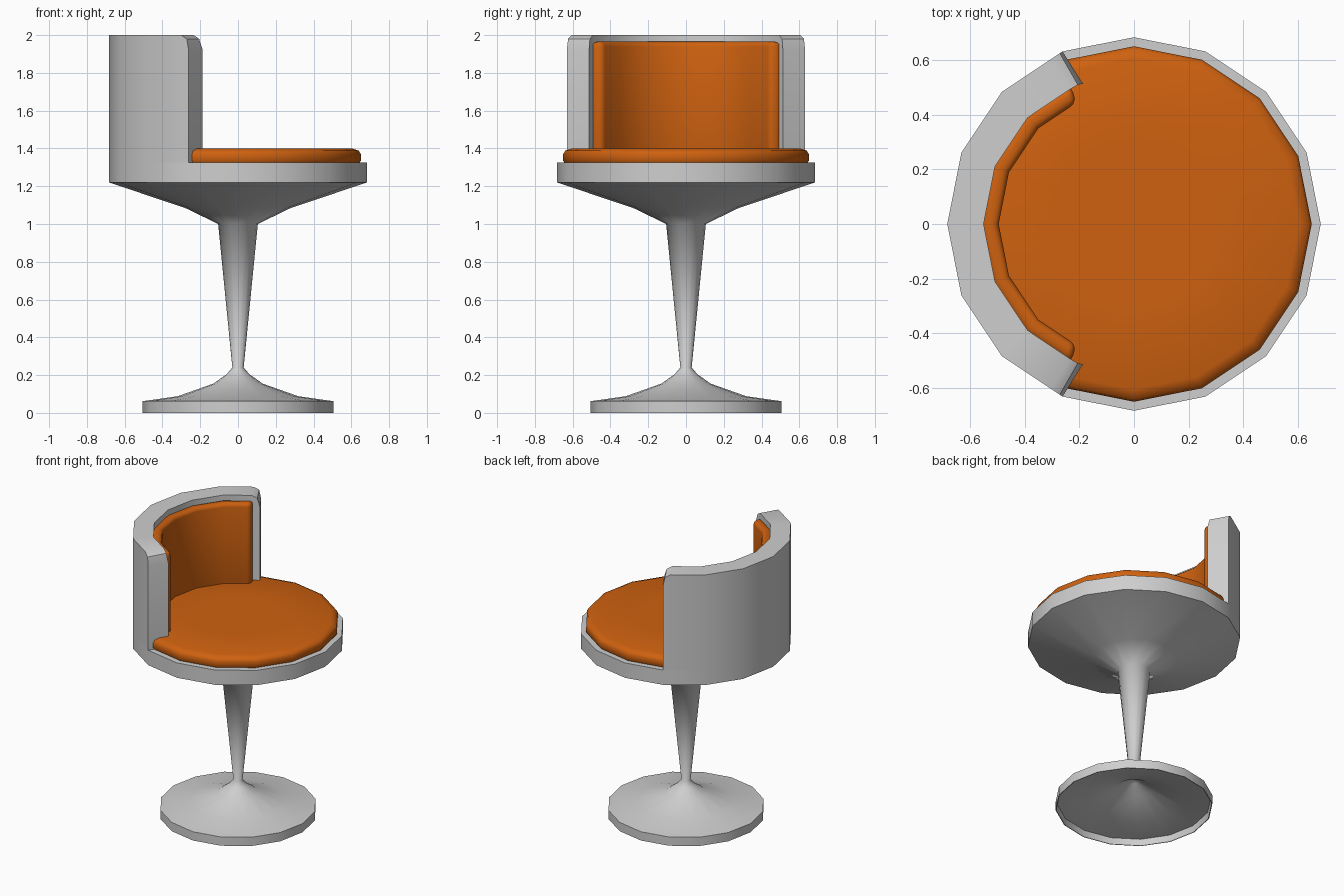
import bpy, bmesh
from math import radians, sin, cos, pi

cube = bpy.data.objects.get("Cube")
if cube:
    bpy.data.objects.remove(cube, do_unlink=True)

SIDES = 16
STEP = 360 / SIDES


def material(name, rgb):
    mat = bpy.data.materials.new(name)
    mat.use_nodes = True
    color = (*rgb, 1)
    mat.diffuse_color = color
    mat.node_tree.nodes["Principled BSDF"].inputs["Base Color"].default_value = color
    return mat


def finish(name, bm, mat, angle, bevel=0):
    bmesh.ops.recalc_face_normals(bm, faces=bm.faces)
    mesh = bpy.data.meshes.new(name)
    bm.to_mesh(mesh)
    bm.free()
    mesh.materials.append(mat)
    obj = bpy.data.objects.new(name, mesh)
    bpy.context.collection.objects.link(obj)
    bpy.ops.object.select_all(action="DESELECT")
    obj.select_set(True)
    bpy.context.view_layer.objects.active = obj
    if bevel:
        mod = obj.modifiers.new("Soft edges", "BEVEL")
        mod.width = bevel
        mod.segments = 3
        mod.limit_method = "ANGLE"
        mod.angle_limit = radians(40)
        bpy.ops.object.modifier_apply(modifier=mod.name)
    bpy.ops.object.shade_smooth_by_angle(angle=radians(angle))
    return obj


def lathe(name, profile, mat, angle):
    """Revolve (radius, z) points around z; both ends are capped."""
    bm = bmesh.new()
    rings = []
    for r, z in profile:
        rings.append([bm.verts.new((r * cos(2 * pi * i / SIDES), r * sin(2 * pi * i / SIDES), z))
                      for i in range(SIDES)])
    for a, b in zip(rings, rings[1:]):
        for i in range(SIDES):
            j = (i + 1) % SIDES
            bm.faces.new((a[i], a[j], b[j], b[i]))
    bm.faces.new(rings[0])
    bm.faces.new(rings[-1])
    return finish(name, bm, mat, angle)


def on_polygon(radius, degrees):
    """Point on the faceted circle, measured from the back (-x)."""
    local = abs(degrees) % STEP - STEP / 2
    r = radius * cos(radians(STEP / 2)) / cos(radians(local))
    return -r * cos(radians(degrees)), r * sin(radians(degrees))


def arc_wall(name, stations, r_out, r_in, z0, mat, angle, bevel=0):
    """Curved wall through (outer angle, inner angle, top) stations, mirrored in y."""
    mirrored = [(-o, -i, t) for o, i, t in reversed(stations[1:])] + stations
    bm = bmesh.new()
    rows = []
    for outer, inner, top in mirrored:
        po, pi_ = on_polygon(r_out, outer), on_polygon(r_in, inner)
        rows.append([bm.verts.new((*p, z)) for p, z in
                     ((po, z0), (po, top), (pi_, top), (pi_, z0))])
    for a, b in zip(rows, rows[1:]):
        for i in range(4):
            j = (i + 1) % 4
            bm.faces.new((a[i], a[j], b[j], b[i]))
    bm.faces.new(rows[0])
    bm.faces.new(rows[-1])
    return finish(name, bm, mat, angle, bevel)


grey = material("light grey shell", (0.62, 0.62, 0.62))
orange = material("orange upholstery", (0.62, 0.12, 0.005))

# Hollow foot, stem and seat bowl as one flowing pedestal
lathe("pedestal", [
    (0.005, 0.2), (0.03, 0.19), (0.12, 0.135), (0.31, 0.07), (0.495, 0.045), (0.5, 0),
    (0.505, 0), (0.505, 0.062), (0.32, 0.088), (0.13, 0.155), (0.06, 0.205), (0.03, 0.24),
    (0.105, 1.0), (0.28, 1.085), (0.683, 1.22), (0.683, 1.325),
], grey, 65)

# Wrap-around back shell with clipped top corners
arc_wall("back_shell", [
    (0, 0, 2), (STEP, STEP, 2), (2 * STEP, 2 * STEP, 2),
    (63.5, 64.5, 2), (66.5, 68, 1.98), (67.5, 70, 1.92),
], 0.683, 0.55, 1.325, grey, 30)

# Round seat cushion
lathe("seat_cushion", [
    (0.64, 1.32), (0.65, 1.335), (0.65, 1.37), (0.64, 1.388), (0.605, 1.4), (0.3, 1.4),
], orange, 50)

# Padded back lining
arc_wall("back_cushion", [
    (0, 0, 1.965), (STEP, STEP, 1.965), (2 * STEP, 2 * STEP, 1.965), (65.5, 64.5, 1.965),
], 0.56, 0.495, 1.36, orange, 50, bevel=0.025)
